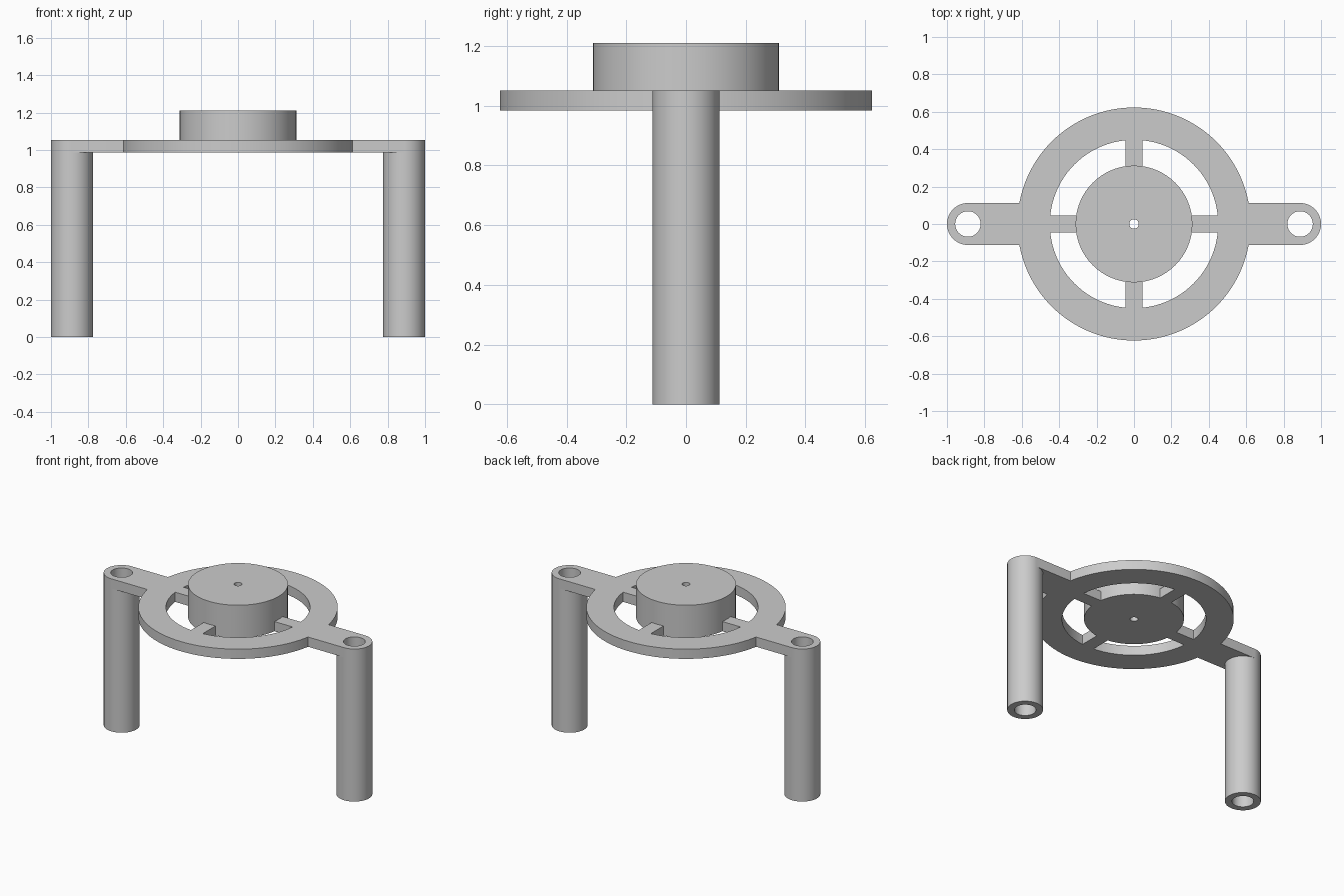
import bpy

default_cube = bpy.data.objects.get("Cube")
if default_cube:
    bpy.data.objects.remove(default_cube, do_unlink=True)

# Main dimensions
PLATE_LOW, PLATE_TOP, HUB_TOP = 0.985, 1.052, 1.21
RING_OUTER, RING_INNER, HUB_RADIUS = 0.623, 0.45, 0.312
LEG_X, LEG_RADIUS, BORE_RADIUS = 0.888, 0.112, 0.068
PIN_RADIUS, SPOKE_WIDTH = 0.025, 0.09

grey = bpy.data.materials.new("plain_grey")
grey.use_nodes = True
colour = (0.6, 0.6, 0.6, 1)
grey.diffuse_color = colour
grey.node_tree.nodes["Principled BSDF"].inputs["Base Color"].default_value = colour


def cylinder(name, radius, low, high, x=0, sides=96):
    bpy.ops.mesh.primitive_cylinder_add(
        vertices=sides, radius=radius, depth=high - low,
        location=(x, 0, (low + high) / 2))
    obj = bpy.context.object
    obj.name = name
    return obj


def box(name, size, location):
    bpy.ops.mesh.primitive_cube_add(size=1, location=location)
    obj = bpy.context.object
    obj.name = name
    obj.scale = size
    bpy.ops.object.transform_apply(location=False, rotation=False, scale=True)
    return obj


def combine(target, tool, operation):
    """Apply one boolean and remove its helper."""
    mod = target.modifiers.new("shape", "BOOLEAN")
    mod.operation, mod.solver, mod.object = operation, "EXACT", tool
    bpy.context.view_layer.update()
    bpy.ops.object.select_all(action="DESELECT")
    target.select_set(True)
    bpy.context.view_layer.objects.active = target
    bpy.ops.object.modifier_apply(modifier=mod.name)
    bpy.data.objects.remove(tool, do_unlink=True)


def finish(obj):
    obj.data.materials.clear()
    obj.data.materials.append(grey)
    bpy.ops.object.select_all(action="DESELECT")
    obj.select_set(True)
    bpy.context.view_layer.objects.active = obj
    bpy.ops.object.shade_smooth_by_angle()


# Flat ring with its round opening
thickness = PLATE_TOP - PLATE_LOW
middle = (PLATE_TOP + PLATE_LOW) / 2
frame = cylinder("ring_frame", RING_OUTER, PLATE_LOW, PLATE_TOP, sides=128)
combine(frame, cylinder("opening", RING_INNER, 0.9, 1.1), "DIFFERENCE")

# Crossed spokes, trimmed around the hub
span = RING_INNER + RING_OUTER
for size in ((span, SPOKE_WIDTH, thickness), (SPOKE_WIDTH, span, thickness)):
    combine(frame, box("spoke", size, (0, 0, middle)), "UNION")
combine(frame, cylinder("hub_space", HUB_RADIUS, 0.9, 1.1), "DIFFERENCE")

# Side arms with rounded, bored ends
ARM_START = 0.53
for side in (-1, 1):
    x = side * LEG_X
    arm = box("arm", (LEG_X - ARM_START, 2 * LEG_RADIUS, thickness),
              (side * (LEG_X + ARM_START) / 2, 0, middle))
    combine(arm, cylinder("arm_end", LEG_RADIUS, PLATE_LOW, PLATE_TOP, x), "UNION")
    combine(arm, cylinder("bore", BORE_RADIUS, 0.9, 1.1, x), "DIFFERENCE")
    combine(frame, arm, "UNION")
finish(frame)

# Raised hub with a pin hole
hub = cylinder("hub", HUB_RADIUS, PLATE_LOW, HUB_TOP)
combine(hub, cylinder("pin_hole", PIN_RADIUS, 0.9, 1.3, sides=32), "DIFFERENCE")
finish(hub)

# Hollow legs below the arm ends
for name, side in (("left_leg", 1), ("right_leg", -1)):
    leg = cylinder(name, LEG_RADIUS, 0, PLATE_LOW, side * LEG_X)
    combine(leg, cylinder("bore", BORE_RADIUS, -0.1, 1.1, side * LEG_X), "DIFFERENCE")
    finish(leg)
